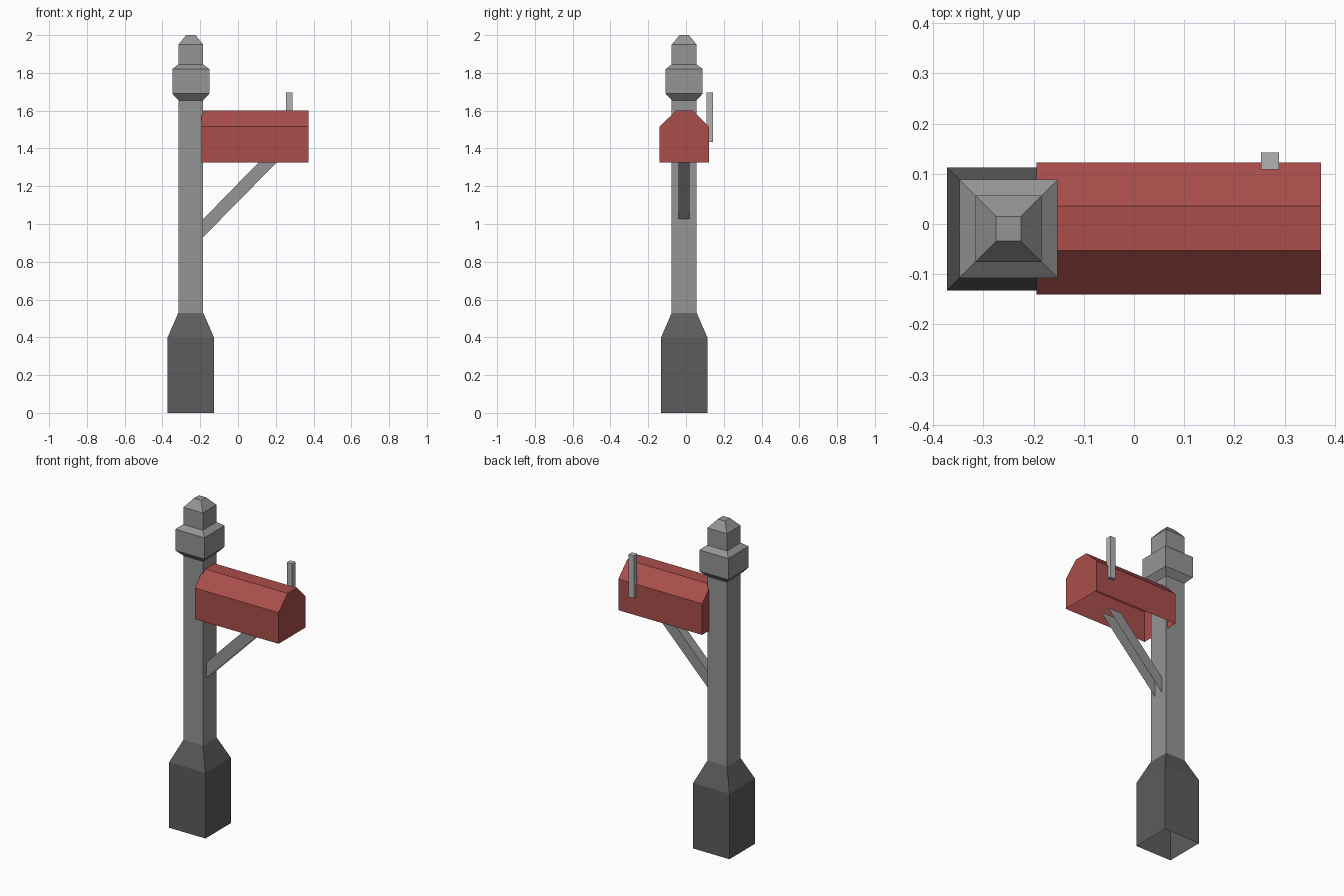
import bpy, bmesh
from mathutils import Vector

if "Cube" in bpy.data.objects:
    bpy.data.objects.remove(bpy.data.objects["Cube"])

CX, CY = -0.25, -0.0095   # post axis


def material(name, r, g, b):
    m = bpy.data.materials.new(name)
    m.diffuse_color = (r, g, b, 1)
    m.use_nodes = True
    m.node_tree.nodes["Principled BSDF"].inputs["Base Color"].default_value = m.diffuse_color
    return m


grey = material("post_grey", 0.30, 0.30, 0.30)
dark = material("dark_grey", 0.107, 0.107, 0.107)
light = material("light_grey", 0.45, 0.45, 0.45)
red = material("red", 0.40, 0.076, 0.07)


def finish(name, bm, mat):
    me = bpy.data.meshes.new(name)
    bm.to_mesh(me)
    bm.free()
    me.materials.append(mat)
    ob = bpy.data.objects.new(name, me)
    bpy.context.collection.objects.link(ob)
    return ob


def square_loft(name, rings, mat, cap_top=False):
    """Stack of square rings (half width, z) around the post axis, open below."""
    bm = bmesh.new()
    loops = [[bm.verts.new((CX + sx * h, CY + sy * h, z))
              for sx, sy in ((-1, -1), (1, -1), (1, 1), (-1, 1))] for h, z in rings]
    for a, b in zip(loops, loops[1:]):
        for i in range(4):
            j = (i + 1) % 4
            bm.faces.new((a[i], a[j], b[j], b[i]))
    if cap_top:
        bm.faces.new(loops[-1])
    return finish(name, bm, mat)


def prism(name, points, offset, mat, open_normals=()):
    """Extrude a planar profile by offset, then drop faces facing the open directions."""
    bm = bmesh.new()
    face = bm.faces.new([bm.verts.new(p) for p in points])
    ext = bmesh.ops.extrude_face_region(bm, geom=[face], use_keep_orig=True)
    verts = [g for g in ext["geom"] if isinstance(g, bmesh.types.BMVert)]
    bmesh.ops.translate(bm, verts=verts, vec=offset)
    bmesh.ops.recalc_face_normals(bm, faces=bm.faces)
    bm.normal_update()
    gone = [f for f in bm.faces
            if any(f.normal.dot(Vector(n).normalized()) > 0.95 for n in open_normals)]
    bmesh.ops.delete(bm, geom=gone, context='FACES')
    return finish(name, bm, mat)


# Footing with tapered shoulder
square_loft("post_base", [(0.1225, 0), (0.1225, 0.40), (0.066, 0.53)], dark)

# Post with collar and pointed cap
square_loft("post", [(0.066, 0.53), (0.066, 1.655), (0.098, 1.69), (0.098, 1.82),
                     (0.066, 1.845), (0.066, 1.95), (0.0245, 2.0)], grey, cap_top=True)

# Letter box, open underneath
profile = [(-0.14, 1.325), (-0.14, 1.515), (-0.053, 1.60),
           (0.036, 1.60), (0.122, 1.515), (0.122, 1.325)]
prism("letter_box", [(-0.194, y, z) for y, z in profile], (0.566, 0, 0), red,
      [(0, 0, -1)])

# Diagonal brace: a channel open on its underside and at both ends
side = [(-0.185, 0.93), (0.204, 1.325), (0.108, 1.325), (-0.185, 1.025)]
prism("brace", [(x, -0.041, z) for x, z in side], (0, 0.06, 0), grey,
      [(1, 0, -1), (-1, 0, 0), (0, 0, 1)])

# Signal flag on the back wall
prism("flag", [(0.253, 0.109, 1.435), (0.289, 0.109, 1.435),
               (0.289, 0.142, 1.435), (0.253, 0.142, 1.435)], (0, 0, 0.26), light)
